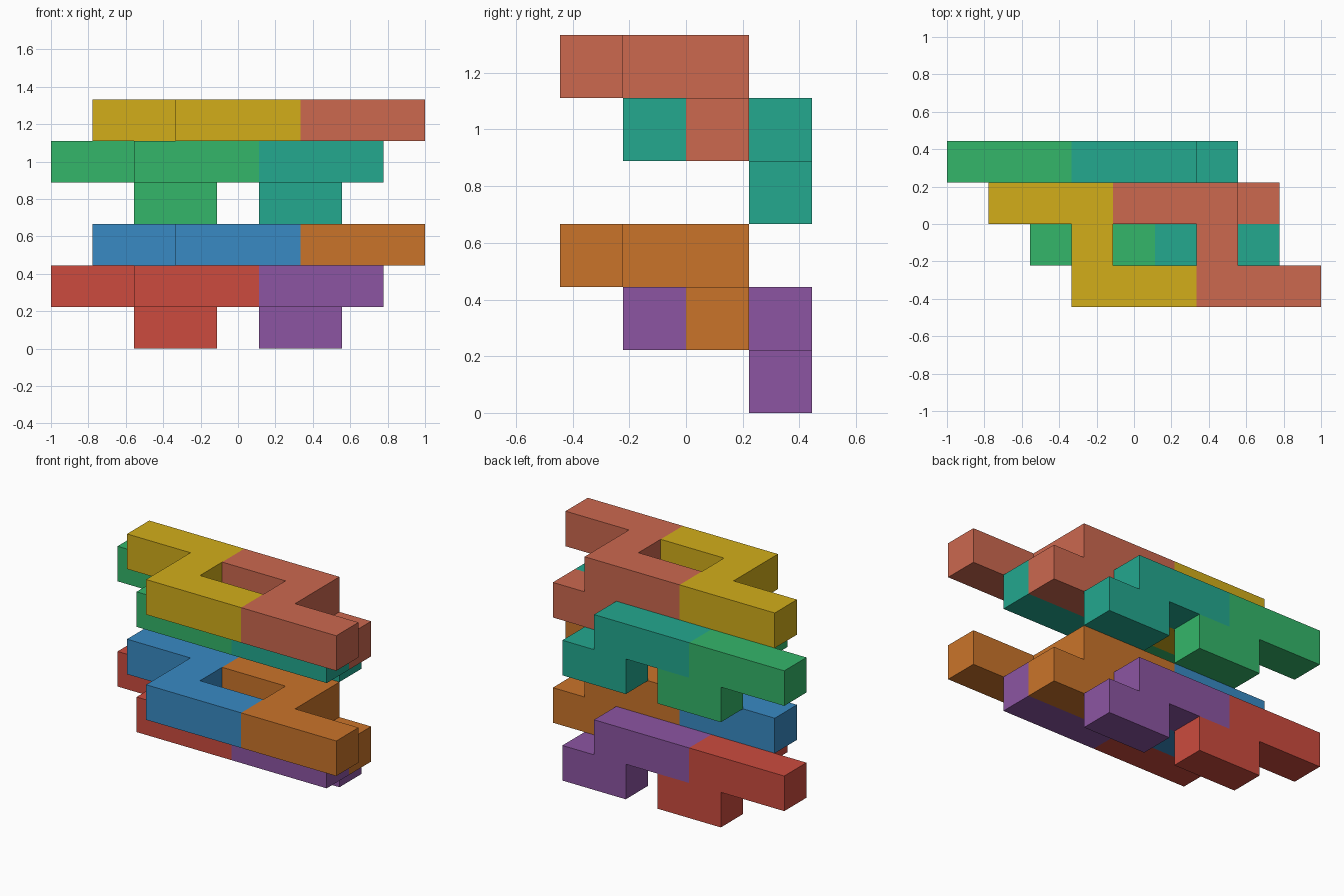
import bpy, bmesh
from mathutils import Vector

if "Cube" in bpy.data.objects:
    bpy.data.objects.remove(bpy.data.objects["Cube"])

U = 2 / 9                                # edge of one cube cell
ORIGIN = Vector((-1, -2 * U, 0))

# Cells of the one repeated block: back bar, lower step, bridge, front bar
BLOCK = [(0, 3, 1), (1, 3, 1), (2, 3, 1),
         (2, 3, 0), (3, 3, 0),
         (2, 2, 1),
         (2, 1, 1), (3, 1, 1), (4, 1, 1)]


def linear(c):
    return c / 12.92 if c <= 0.04045 else ((c + 0.055) / 1.055) ** 2.4


def block_mesh(name):
    """Outer skin of the cell block, with flat faces merged."""
    bm = bmesh.new()
    cells = set(BLOCK)
    for cell in BLOCK:
        for axis in range(3):
            for sign in (-1, 1):
                n = Vector((0, 0, 0))
                n[axis] = sign
                if tuple(int(a + b) for a, b in zip(cell, n)) in cells:
                    continue
                a, b = Vector((0, 0, 0)), Vector((0, 0, 0))
                a[(axis + 1) % 3] = 0.5
                b[(axis + 2) % 3] = 0.5 * sign
                mid = Vector(cell) + Vector((0.5, 0.5, 0.5)) + n / 2
                corners = (mid - a - b, mid + a - b, mid + a + b, mid - a + b)
                bm.faces.new([bm.verts.new(p * U) for p in corners])
    bmesh.ops.remove_doubles(bm, verts=bm.verts, dist=1e-4)
    bmesh.ops.dissolve_limit(bm, angle_limit=0.01, verts=bm.verts, edges=bm.edges)
    bmesh.ops.recalc_face_normals(bm, faces=bm.faces)
    mesh = bpy.data.meshes.new(name)
    bm.to_mesh(mesh)
    bm.free()
    return mesh


def add_block(name, shift, hex_color):
    obj = bpy.data.objects.new(name, block_mesh(name))
    obj.location = ORIGIN + Vector(shift) * U
    mat = bpy.data.materials.new(name + "_color")
    rgb = [linear(int(hex_color[i:i + 2], 16) / 255) for i in (0, 2, 4)]
    mat.diffuse_color = (*rgb, 1)
    mat.use_nodes = True
    mat.node_tree.nodes["Principled BSDF"].inputs["Base Color"].default_value = mat.diffuse_color
    obj.data.materials.append(mat)
    bpy.context.collection.objects.link(obj)


# Two identical tiers of four interlocking blocks
tiers = {"lower": ("CC4B3E", "8C55A2", "388AC4", "CA742A"),
         "upper": ("34B66A", "23A88F", "D2AE1A", "CC684F")}
shifts = {"back_left_block": (0, 0, 0), "back_right_block": (3, 0, 0),
          "front_left_block": (1, -1, 1), "front_right_block": (4, -1, 1)}
for level, (tier, colors) in enumerate(tiers.items()):
    for (part, (x, y, z)), color in zip(shifts.items(), colors):
        add_block(f"{tier}_{part}", (x, y, z + 3 * level), color)
